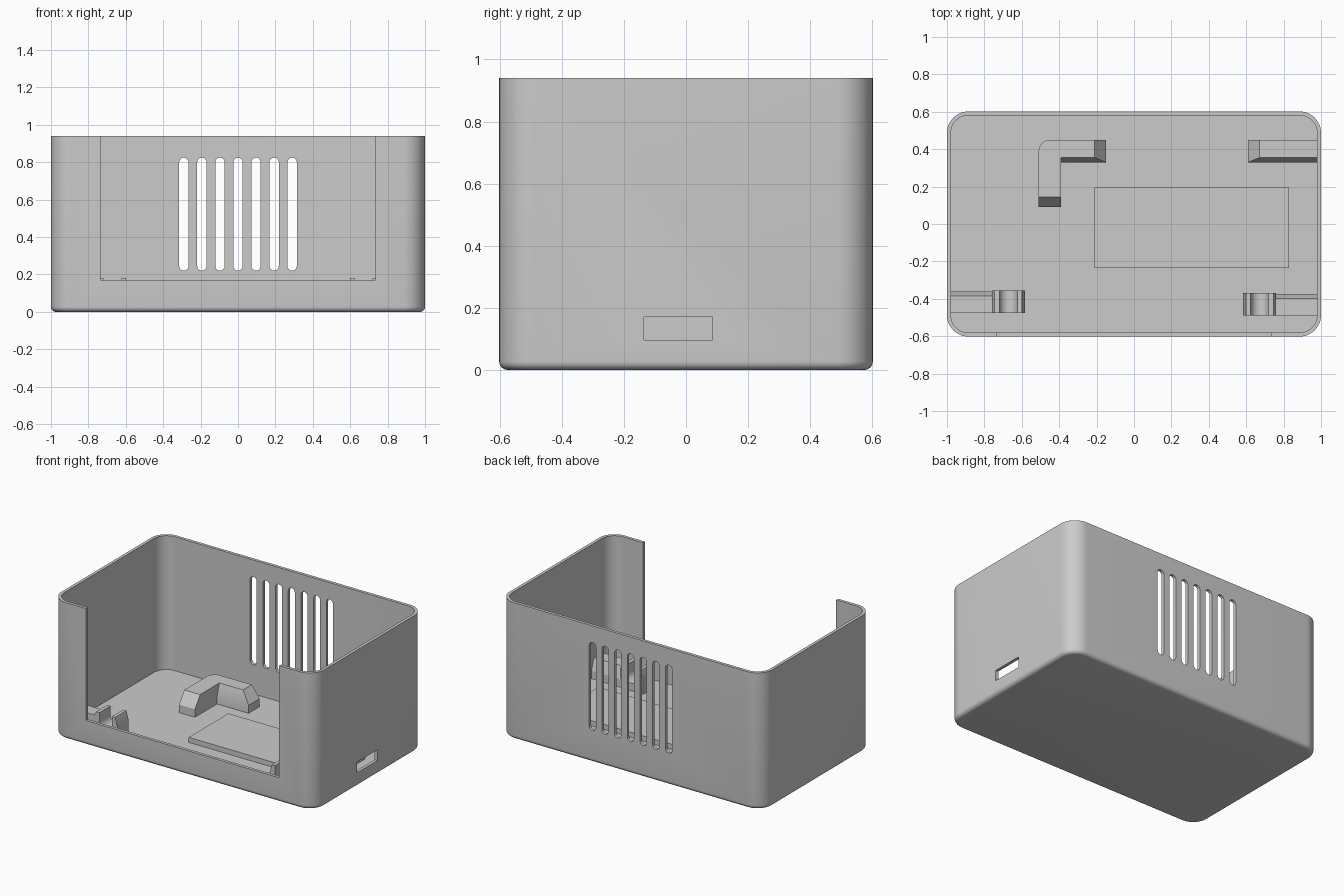
import bpy, bmesh, math

if "Cube" in bpy.data.objects:
    bpy.data.objects.remove(bpy.data.objects["Cube"])

grey = bpy.data.materials.new("plain_grey")
grey.diffuse_color = (0.6, 0.6, 0.6, 1)
grey.use_nodes = True
grey.node_tree.nodes["Principled BSDF"].inputs["Base Color"].default_value = grey.diffuse_color


def loft(name, rings):
    """Solid skinned through matching rings of 3D points, capped at both ends."""
    bm = bmesh.new()
    rows = [[bm.verts.new(p) for p in ring] for ring in rings]
    n = len(rows[0])
    for a, b in zip(rows, rows[1:]):
        for i in range(n):
            j = (i + 1) % n
            bm.faces.new((a[i], a[j], b[j], b[i]))
    bm.faces.new(rows[0][::-1])
    bm.faces.new(rows[-1])
    bmesh.ops.recalc_face_normals(bm, faces=bm.faces)
    me = bpy.data.meshes.new(name)
    bm.to_mesh(me)
    bm.free()
    me.materials.append(grey)
    ob = bpy.data.objects.new(name, me)
    bpy.context.collection.objects.link(ob)
    return ob


def level(pts, z):
    return [(x, y, z) for x, y in pts]


def box(name, x0, x1, y0, y1, z0, z1):
    pts = [(x0, y0), (x1, y0), (x1, y1), (x0, y1)]
    return loft(name, [level(pts, z0), level(pts, z1)])


def along_y(name, pts, y0, y1):
    return loft(name, [[(x, y, z) for x, z in pts] for y in (y0, y1)])


def rounded(hx, hy, r, steps=12):
    pts = []
    for k, (sx, sy) in enumerate([(1, 1), (-1, 1), (-1, -1), (1, -1)]):
        for i in range(steps + 1):
            a = math.pi / 2 * (k + i / steps)
            pts.append((sx * (hx - r) + r * math.cos(a), sy * (hy - r) + r * math.sin(a)))
    return pts


# Open-topped shell with a rounded lower edge
HX, HY, H, WALL, R, FIL, FLOOR = 1.0, 0.602, 0.94, 0.021, 0.115, 0.028, 0.02
rings = []
for i in range(7):
    a = math.pi / 2 * i / 6
    d = FIL * (1 - math.sin(a))
    rings.append(level(rounded(HX - d, HY - d, R - d), FIL * (1 - math.cos(a))))
rings.append(level(rounded(HX, HY, R), H))
inner = rounded(HX - WALL, HY - WALL, R - WALL)
rings += [level(inner, H), level(inner, FLOOR)]
shell = loft("shell", rings)

# Cutters: front opening, side port, rear vent slots
cutters = [box("front_cutter", -0.735, 0.735, -0.7, -0.53, 0.17, 1.1),
           box("port_cutter", 0.93, 1.1, -0.135, 0.085, 0.097, 0.17)]
for k in range(-3, 4):
    cx, r, z0, z1 = k * 0.0965, 0.025, 0.22, 0.825
    pts = [(cx + r * math.cos(t * math.pi / 8), z1 - r + r * math.sin(t * math.pi / 8)) for t in range(9)]
    pts += [(cx - r * math.cos(t * math.pi / 8), z0 + r - r * math.sin(t * math.pi / 8)) for t in range(9)]
    cutters.append(along_y("vent_cutter", pts, 0.53, 0.7))
bpy.context.view_layer.objects.active = shell
for c in cutters:
    c.hide_render = True
    m = shell.modifiers.new("cut", "BOOLEAN")
    m.operation = "DIFFERENCE"
    m.solver = "EXACT"
    m.object = c
    bpy.ops.object.modifier_apply(modifier=m.name)
for c in cutters:
    bpy.data.objects.remove(c)

# Raised pad on the floor
box("floor_pad", -0.21, 0.83, -0.235, 0.195, 0.01, 0.055)

# Corner bracket with a rounded outer corner and sloped ends
Z0, Z1, Z2 = 0.01, 0.075, 0.155
arc = [(-0.45 - 0.06 * math.sin(t * math.pi / 12), 0.39 + 0.06 * math.cos(t * math.pi / 12)) for t in range(7)]
base = [(-0.51, 0.09), (-0.39, 0.09), (-0.39, 0.33), (-0.15, 0.33), (-0.15, 0.45)] + arc
top = [(-0.51, 0.145), (-0.39, 0.145), (-0.39, 0.355), (-0.21, 0.355), (-0.21, 0.45)] + arc
bracket = loft("corner_bracket", [level(base, Z0), level(base, Z1), level(top, Z2)])

# Rear rail running into the right wall
base = [(0.61, 0.33), (0.985, 0.33), (0.985, 0.45), (0.61, 0.45)]
top = [(0.67, 0.355), (0.985, 0.355), (0.985, 0.45), (0.67, 0.45)]
loft("rear_rail", [level(base, Z0), level(base, Z1), level(top, Z2)])

# Front rails, each ending in a grooved cradle
cradles = []
for side, s, dy in (("left", -1, 0.0), ("right", 1, -0.013)):
    y0, y1 = -0.477 + dy, -0.36 + dy
    xs = (s * 0.985, s * 0.735)
    base = [(xs[0], y0), (xs[1], y0), (xs[1], y1), (xs[0], y1)]
    top = [(xs[0], y0), (xs[1], y0), (xs[1], y1 - 0.025), (xs[0], y1 - 0.025)]
    loft(side + "_front_rail", [level(base, Z0), level(base, Z1), level(top, Z2)])
    gc, gr, gz = 0.672, 0.048, 0.12
    prof = [(0.583, Z0), (0.583, 0.12), (0.6, 0.18), (gc - gr, 0.18)]
    prof += [(gc - gr * math.cos(t * math.pi / 12), gz - gr * math.sin(t * math.pi / 12)) for t in range(13)]
    prof += [(gc + gr, 0.18), (0.745, 0.18), (0.76, 0.15), (0.76, Z0)]
    cradles.append(along_y(side + "_cradle", [(s * x, z) for x, z in prof], y0, y1 + 0.005))

# Smooth the curved parts, keeping edges sharp
bpy.ops.object.select_all(action="DESELECT")
for ob in [shell, bracket] + cradles:
    ob.select_set(True)
bpy.context.view_layer.objects.active = shell
bpy.ops.object.shade_smooth_by_angle(angle=math.radians(30))
